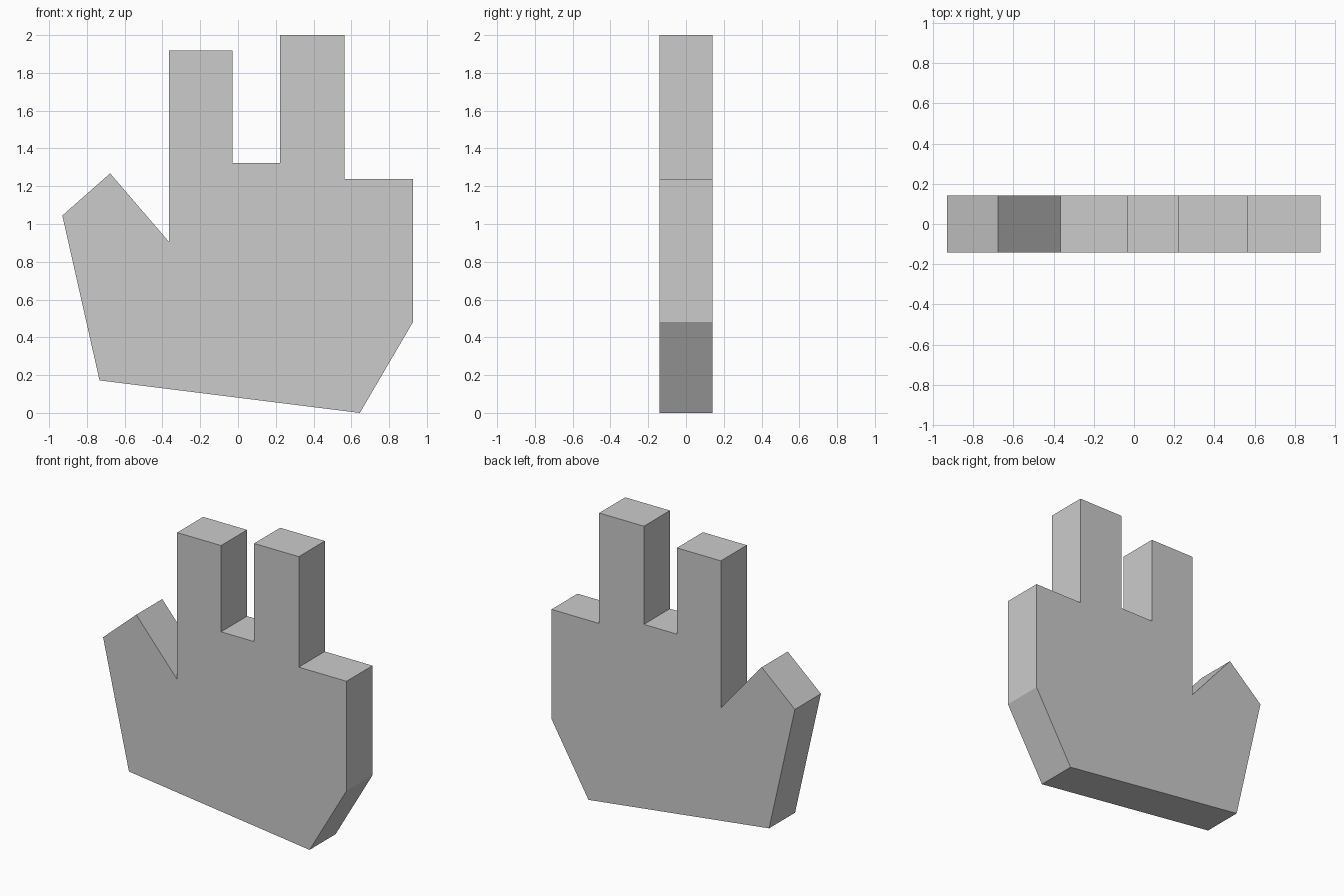
import bpy
import bmesh
from mathutils import Vector

if "Cube" in bpy.data.objects:
    bpy.data.objects.remove(bpy.data.objects["Cube"])

THICKNESS = 0.283

# Front outline (x, z): palm base, thumb, two raised fingers, folded fingers
outline = [
    (-0.733, 0.172), (0.645, 0.0), (0.927, 0.482),       # wrist and heel
    (0.927, 1.238), (0.563, 1.238),                      # folded outer finger
    (0.563, 2.0), (0.222, 2.0),                          # tall finger
    (0.222, 1.323), (-0.03, 1.323),                      # gap between fingers
    (-0.03, 1.918), (-0.365, 1.918),                     # second finger
    (-0.365, 0.905), (-0.677, 1.268), (-0.93, 1.045),    # thumb
]


def extrude_profile(name, points, depth):
    """Flat xz profile extruded along y, centred on y = 0."""
    bm = bmesh.new()
    face = bm.faces.new([bm.verts.new((x, -depth / 2, z)) for x, z in points])
    result = bmesh.ops.extrude_face_region(bm, geom=[face], use_keep_orig=True)
    moved = [g for g in result["geom"] if isinstance(g, bmesh.types.BMVert)]
    bmesh.ops.translate(bm, verts=moved, vec=Vector((0, depth, 0)))
    bmesh.ops.recalc_face_normals(bm, faces=bm.faces)
    mesh = bpy.data.meshes.new(name)
    bm.to_mesh(mesh)
    bm.free()
    obj = bpy.data.objects.new(name, mesh)
    bpy.context.collection.objects.link(obj)
    return obj


# Flat hand slab
extrude_profile("hand", outline, THICKNESS)
